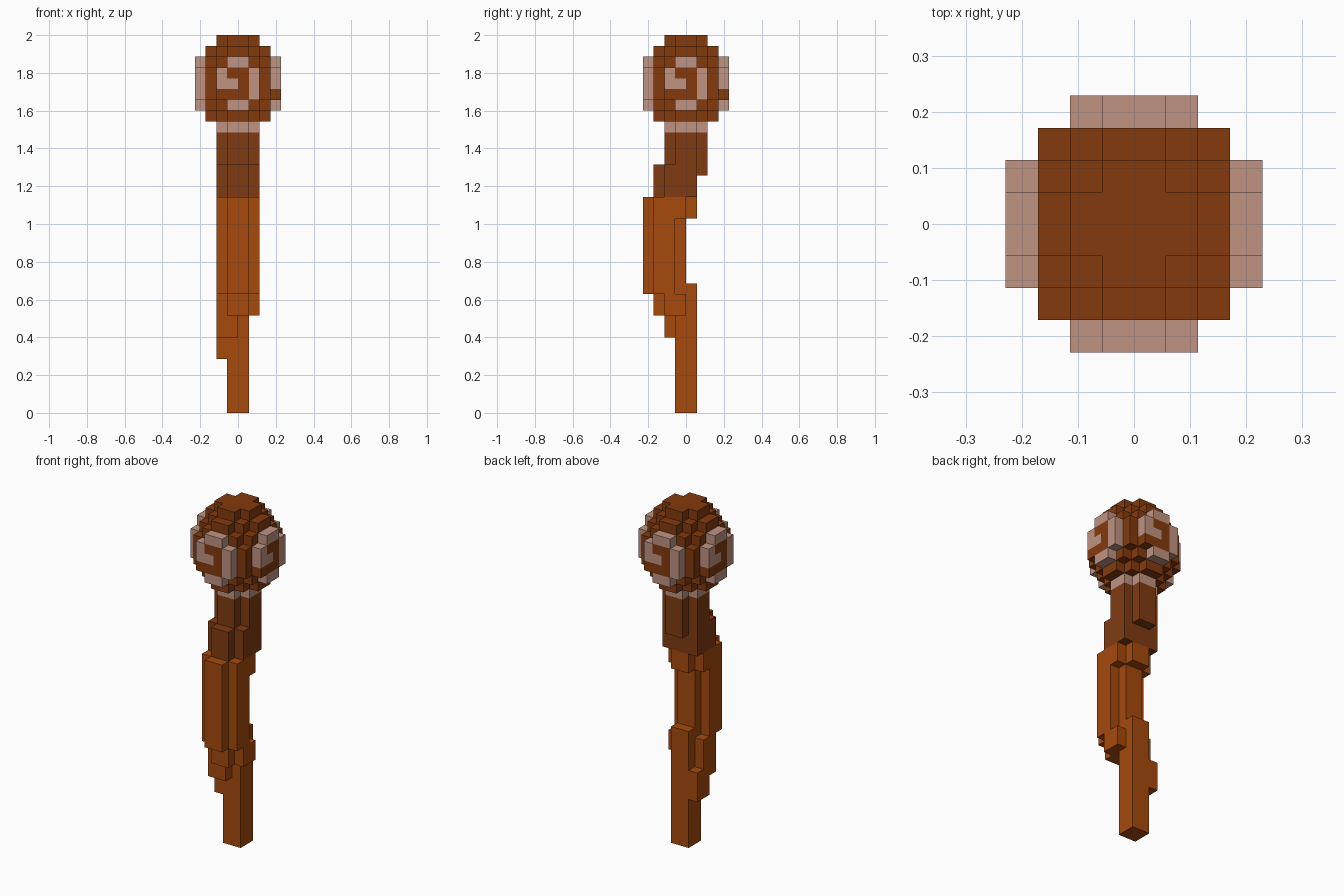
import bpy, bmesh
from mathutils import Vector

if "Cube" in bpy.data.objects:
    bpy.data.objects.remove(bpy.data.objects["Cube"], do_unlink=True)

U = 2 / 35  # edge length of one block


def material(name, rgb):
    lin = [(c / 255 / 12.92) if c < 11 else ((c / 255 + 0.055) / 1.055) ** 2.4 for c in rgb]
    m = bpy.data.materials.new(name)
    m.use_nodes = True
    m.diffuse_color = (*lin, 1)
    m.node_tree.nodes["Principled BSDF"].inputs["Base Color"].default_value = (*lin, 1)
    return m


brown = material("head brown", (132, 58, 13))
bark = material("dark bark", (128, 59, 17))
orange = material("orange wood", (166, 74, 12))
pale = material("pale pink", (192, 148, 130))


def blocks(*boxes):
    """Set of unit cells covered by boxes (x0, x1, y0, y1, z0, z1)."""
    return {(x, y, z) for x0, x1, y0, y1, z0, z1 in boxes
            for x in range(x0, x1) for y in range(y0, y1) for z in range(z0, z1)}


def build(name, cells, solid, mat):
    """Skin the exposed sides of the cells and merge flat areas."""
    bm = bmesh.new()
    verts = {}

    def vert(p):
        if p not in verts:
            verts[p] = bm.verts.new(Vector(p) * U)
        return verts[p]

    for c in sorted(cells):
        for axis in range(3):
            for side in (0, 1):
                n = list(c)
                n[axis] += 2 * side - 1
                if tuple(n) in solid:
                    continue
                corners = []
                for i, j in ((0, 0), (1, 0), (1, 1), (0, 1)):
                    p = list(c)
                    p[axis] += side
                    p[(axis + 1) % 3] += i
                    p[(axis + 2) % 3] += j
                    corners.append(vert(tuple(p)))
                bm.faces.new(corners if side else corners[::-1])
    bmesh.ops.dissolve_limit(bm, angle_limit=0.01, verts=bm.verts, edges=bm.edges)
    me = bpy.data.meshes.new(name)
    bm.to_mesh(me)
    bm.free()
    me.materials.append(mat)
    ob = bpy.data.objects.new(name, me)
    bpy.context.collection.objects.link(ob)


# Round head: stepped ball centred on layer 30
MID = 30
ball = set()
for x in range(-4, 4):
    for y in range(-4, 4):
        a, b = max(x, -x - 1), max(y, -y - 1)
        if a + b < 5:
            h = min(4, 5 - a - b)
            ball |= {(x, y, MID + d) for d in range(-h, h + 1)}

# Spiral on the front disc, repeated on all four sides
SPIRAL = [" PP ",
          "P  P",
          "PP P",
          "   P",
          " PP "]
swirl = set()
for r, row in enumerate(SPIRAL):
    for col, ch in enumerate(row):
        if ch == "P":
            x, y = col - 2, -4
            for _ in range(4):
                swirl.add((x, y, MID + 2 - r))
                x, y = -y - 1, x

# Collar is the lowest layer of the ball
collar = {c for c in ball if c[2] == MID - 4}

# Dark upper handle, leaning forward
upper = blocks((-2, 2, -1, 1, 23, 26), (-1, 1, -2, 2, 23, 26), (-1, 1, 1, 2, 22, 23),
               (-2, 2, -2, 1, 20, 23), (-1, 1, -3, -2, 20, 23))

# Orange lower handle: bulge, then taper to the thin foot
bulge = blocks((-1, 1, 0, 1, 18, 20), (-2, 2, -3, 0, 18, 20), (-1, 1, -4, -3, 11, 20),
               (-2, 2, -3, -1, 11, 18), (-1, 1, -1, 0, 12, 18))
foot = blocks((-1, 1, -1, 1, 0, 12), (-2, 2, -2, 0, 9, 11), (-1, 1, -3, -2, 9, 11),
              (-2, 0, -2, -1, 7, 9), (-2, -1, -1, 1, 5, 8), (-2, -1, -1, 0, 8, 9))

solid = ball | upper | bulge | foot
for name, cells, mat in (("head", ball - swirl - collar, brown),
                         ("head_spirals", swirl, pale),
                         ("collar", collar, pale),
                         ("upper_handle", upper, bark),
                         ("lower_handle", bulge | foot, orange)):
    build(name, cells, solid, mat)
